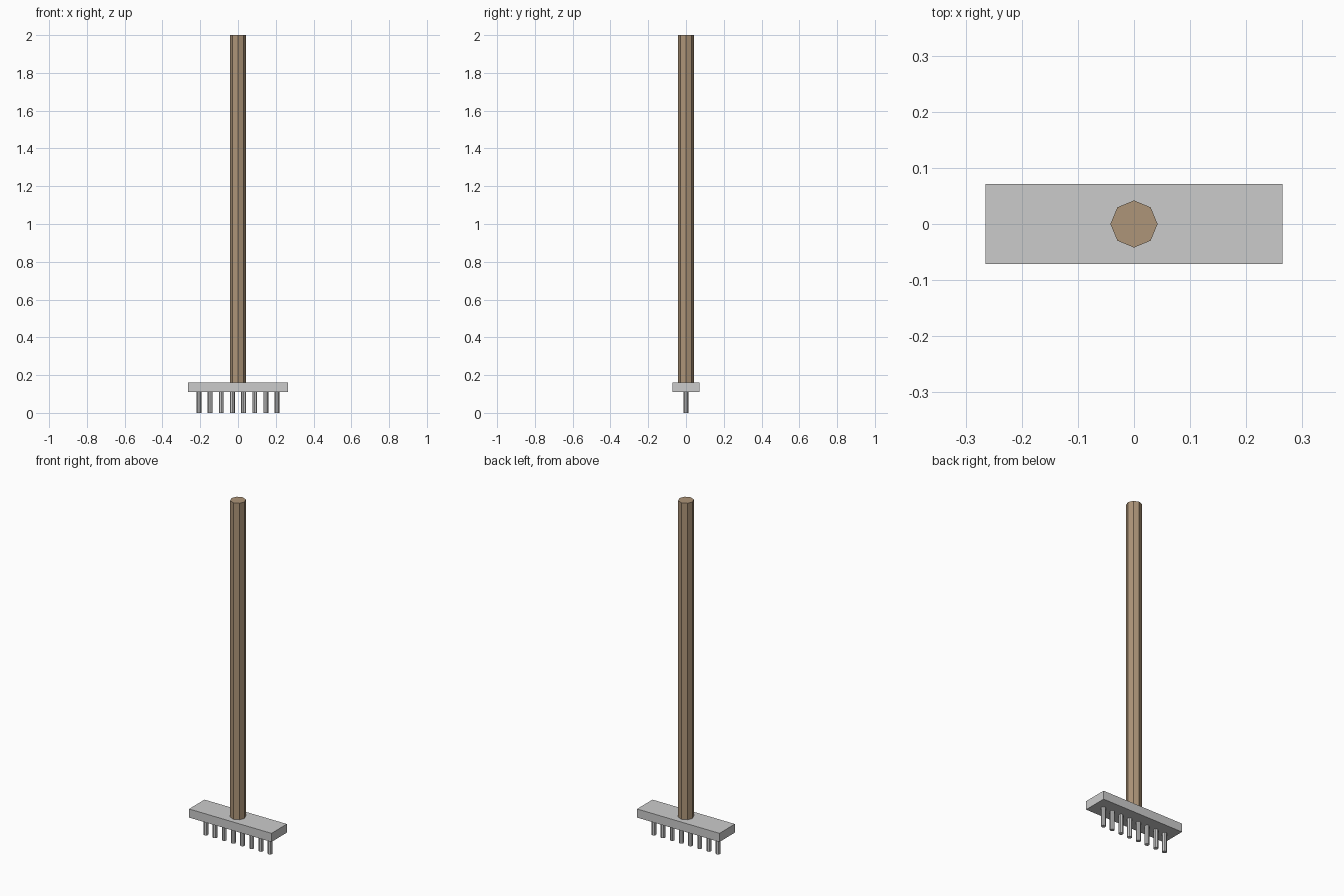
import bpy

if "Cube" in bpy.data.objects:
    bpy.data.objects.remove(bpy.data.objects["Cube"])

def rod(name, x, radius, z0, z1):
    # eight-sided upright rod with a vertex on each axis
    bpy.ops.mesh.primitive_cylinder_add(vertices=8, radius=radius, depth=z1 - z0,
                                        location=(x, 0, (z0 + z1) / 2))
    ob = bpy.context.object
    ob.name = name
    return ob

# wooden handle
wood = bpy.data.materials.new("wood")
wood.diffuse_color = (0.42, 0.30, 0.19, 1)
wood.use_nodes = True
wood.node_tree.nodes["Principled BSDF"].inputs["Base Color"].default_value = wood.diffuse_color
handle = rod("handle", 0, 0.042, 0.16, 2.0)
handle.data.materials.append(wood)

# metal head bar
bpy.ops.mesh.primitive_cube_add(size=1, location=(0, 0, 0.135))
head = bpy.context.object
head.name = "head_bar"
head.scale = (0.53, 0.142, 0.05)

# row of tines
TINES = 8
SPACING = 0.059
for i in range(TINES):
    rod(f"tine_{i + 1}", (i - (TINES - 1) / 2) * SPACING, 0.013, 0.0, 0.11)
